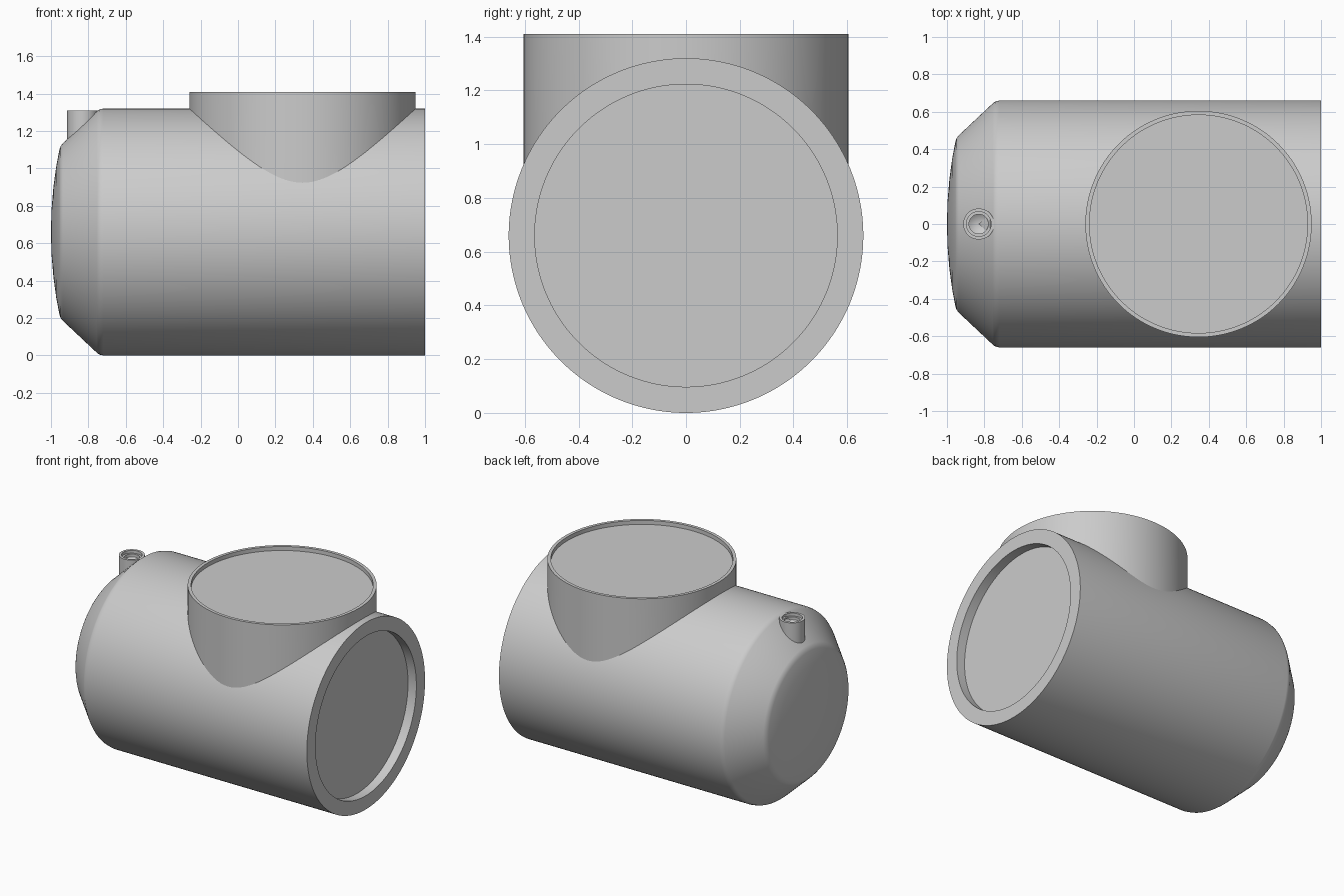
import bpy, bmesh, math
from mathutils import Matrix, Vector

cube = bpy.data.objects.get("Cube")
if cube:
    bpy.data.objects.remove(cube)

grey = bpy.data.materials.new("light_grey")
grey.use_nodes = True
GREY = (0.6, 0.6, 0.6, 1)
grey.diffuse_color = GREY
grey.node_tree.nodes["Principled BSDF"].inputs["Base Color"].default_value = GREY

RADIUS = 0.66  # tank radius, also the height of its axis


def lathe(name, profile, steps, matrix, reshape=None):
    """Turn (radius, height) points around local z into a smooth part."""
    bm = bmesh.new()
    verts = [bm.verts.new((r, 0, h)) for r, h in profile]
    edges = [bm.edges.new(pair) for pair in zip(verts, verts[1:])]
    bmesh.ops.spin(bm, geom=verts + edges, cent=(0, 0, 0), axis=(0, 0, 1),
                   angle=math.tau, steps=steps, use_duplicate=False)
    bmesh.ops.remove_doubles(bm, verts=bm.verts, dist=1e-5)
    bmesh.ops.recalc_face_normals(bm, faces=bm.faces)
    if reshape:
        for v in bm.verts:
            reshape(v)
    bm.transform(matrix)
    mesh = bpy.data.meshes.new(name)
    bm.to_mesh(mesh)
    bm.free()
    mesh.materials.append(grey)
    obj = bpy.data.objects.new(name, mesh)
    bpy.context.collection.objects.link(obj)
    bpy.ops.object.select_all(action="DESELECT")
    obj.select_set(True)
    bpy.context.view_layer.objects.active = obj
    bpy.ops.object.shade_smooth_by_angle(angle=math.radians(30))
    return obj


# Horizontal tank: domed and chamfered left end, recessed right end
tank = [(0, -1), (0.12, -0.997), (0.24, -0.987), (0.35, -0.972), (0.44, -0.955),
        (0.46, -0.948), (0.475, -0.936), (0.645, -0.755), (0.655, -0.742),
        (RADIUS, -0.72), (RADIUS, 1), (0.563, 1), (0.563, 0.935), (0, 0.935)]
lathe("tank_body", tank, 160,
      Matrix.Translation((0, 0, RADIUS)) @ Matrix.Rotation(math.pi / 2, 4, "Y"))


# Wide round hatch whose skirt is cut to the curve of the tank
def saddle(v):
    if v.co.z < 1:
        v.co.z = RADIUS + math.sqrt(0.65 ** 2 - v.co.y ** 2)


hatch = [(0, 0.8), (0.605, 0.8), (0.605, 1.41), (0.583, 1.41),
         (0.583, 1.382), (0, 1.382)]
lathe("hatch", hatch, 128, Matrix.Translation((0.345, 0, 0)), saddle)

# Small filler spout with a stepped, conical bore
spout = [(0, 1), (0.083, 1), (0.083, 1.31), (0.066, 1.31), (0.066, 1.29),
         (0.052, 1.29), (0.052, 1.27), (0, 1.235)]
lathe("filler_spout", spout, 48, Matrix.Translation((-0.83, 0, 0)))
